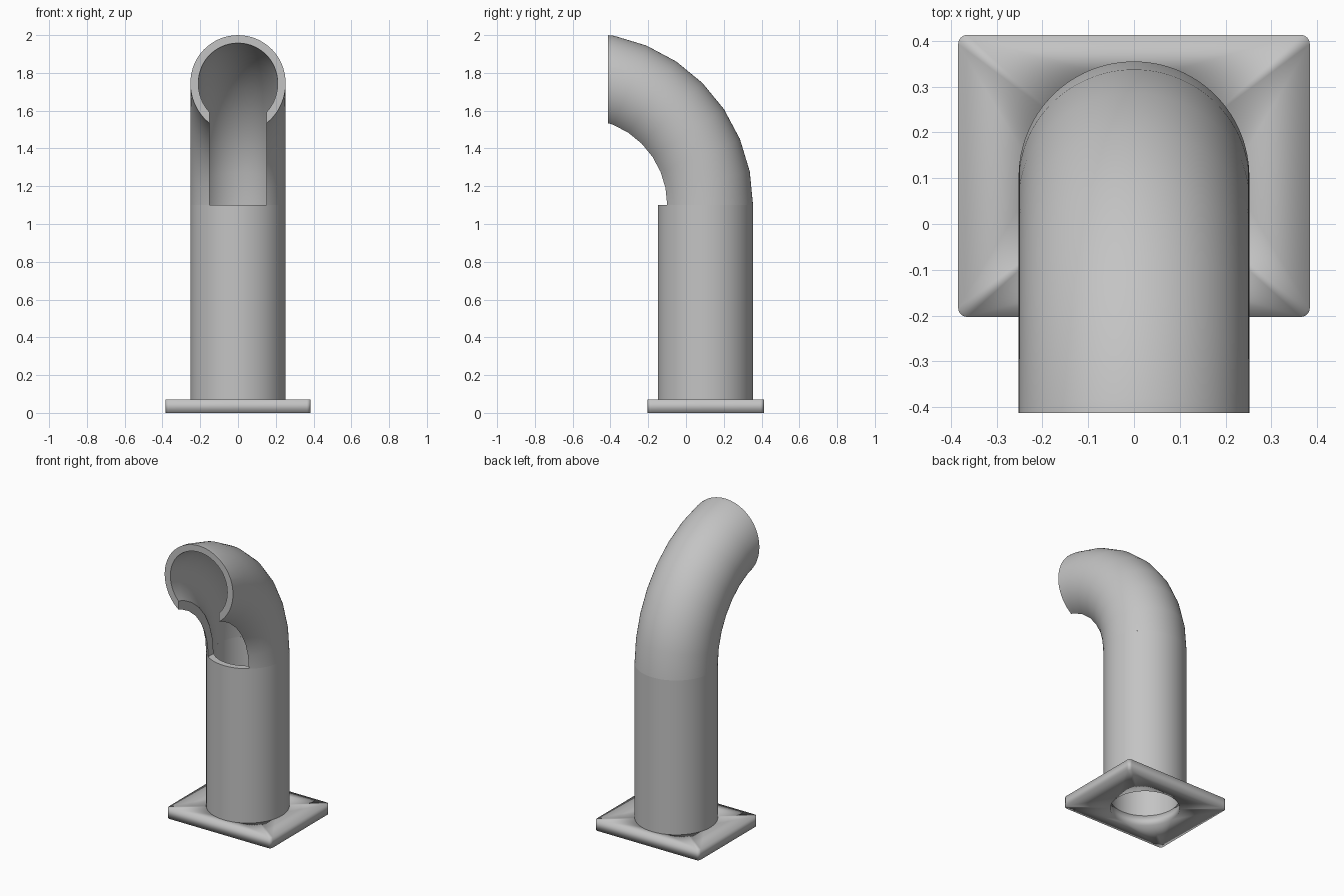
import bpy, bmesh
from math import sin, cos, asin, pi, radians
from mathutils import Vector

if "Cube" in bpy.data.objects:
    bpy.data.objects.remove(bpy.data.objects["Cube"])

PIPE_Y, OUTER, INNER = 0.103, 0.252, 0.21
BASE_TOP, BEND_Z = 0.07, 1.10
BEND_R = 0.662            # bend radius at the pipe axis
MOUTH_Y = -0.413
SLOT = 0.15               # half width of the slot under the bend

grey = bpy.data.materials.new("plain_grey")
grey.use_nodes = True
grey.diffuse_color = (0.55, 0.55, 0.55, 1)
grey.node_tree.nodes["Principled BSDF"].inputs["Base Color"].default_value = grey.diffuse_color


def finish(name, bm):
    bmesh.ops.recalc_face_normals(bm, faces=bm.faces)
    mesh = bpy.data.meshes.new(name)
    bm.to_mesh(mesh)
    bm.free()
    mesh.materials.append(grey)
    obj = bpy.data.objects.new(name, mesh)
    bpy.context.collection.objects.link(obj)
    bpy.ops.object.select_all(action="DESELECT")
    obj.select_set(True)
    bpy.context.view_layer.objects.active = obj
    bpy.ops.object.shade_smooth_by_angle(angle=radians(30))
    return obj


def arc(radius, start, end, steps):
    """Points on a circle, measured from the front (-y) direction."""
    angles = [start + (end - start) * i / steps for i in range(steps + 1)]
    return [(radius * sin(a), -radius * cos(a)) for a in angles]


def bridge(bm, a, b):
    n = len(a)
    for i in range(n):
        j = (i + 1) % n
        bm.faces.new((a[i], a[j], b[j], b[i]))


# Base plate: rounded rectangle with the pipe bore through it
bm = bmesh.new()
hw, y0, y1, r = 0.384, -0.203, 0.413, 0.02
outline = []
for k, (cx, cy) in enumerate([(hw - r, y1 - r), (r - hw, y1 - r),
                              (r - hw, y0 + r), (hw - r, y0 + r)]):
    for i in range(7):
        a = (k + i / 6) * pi / 2
        outline.append((cx + r * cos(a), cy + r * sin(a)))
bore = [(x, y + PIPE_Y) for x, y in arc(INNER, 0, 2 * pi, 96)[:-1]]
for loop in (outline, bore):
    verts = [bm.verts.new((x, y, BASE_TOP / 2)) for x, y in loop]
    for i, v in enumerate(verts):
        bm.edges.new((verts[i - 1], v))
bmesh.ops.triangle_fill(bm, use_beauty=True, edges=bm.edges[:], normal=(0, 0, 1))
plate = finish("base_plate", bm)
solid = plate.modifiers.new("thickness", "SOLIDIFY")
solid.thickness, solid.offset = BASE_TOP, 0

# Straight pipe: hollow cylinder with a rim on top
bm = bmesh.new()
rings = []
for radius, z in ((INNER, BASE_TOP), (OUTER, BASE_TOP), (OUTER, BEND_Z), (INNER, BEND_Z)):
    rings.append([bm.verts.new((x, y + PIPE_Y, z))
                  for x, y in arc(radius, 0, 2 * pi, 96)[:-1]])
for i in range(4):
    bridge(bm, rings[i - 1], rings[i])
finish("straight_pipe", bm)

# Bent pipe: slotted section swept round the bend, then cut flat at the mouth
bm = bmesh.new()
a_out, a_in = asin(SLOT / OUTER), asin(SLOT / INNER)
section = arc(OUTER, a_out, 2 * pi - a_out, 80) + arc(INNER, 2 * pi - a_in, a_in, 80)
centre_y = PIPE_Y - BEND_R
previous = None
for step in range(9):
    t = step * pi / 16
    ring = [bm.verts.new((x, centre_y + (BEND_R + d) * cos(t), BEND_Z + (BEND_R + d) * sin(t)))
            for x, d in section]
    if previous:
        bridge(bm, previous, ring)
    previous = ring
cut = bmesh.ops.bisect_plane(bm, geom=bm.verts[:] + bm.edges[:] + bm.faces[:],
                             plane_co=Vector((0, MOUTH_Y, 0)), plane_no=Vector((0, -1, 0)),
                             clear_outer=True)
rim = [e for e in cut["geom_cut"] if isinstance(e, bmesh.types.BMEdge)]
bmesh.ops.edgeloop_fill(bm, edges=rim)
finish("bent_pipe", bm)
